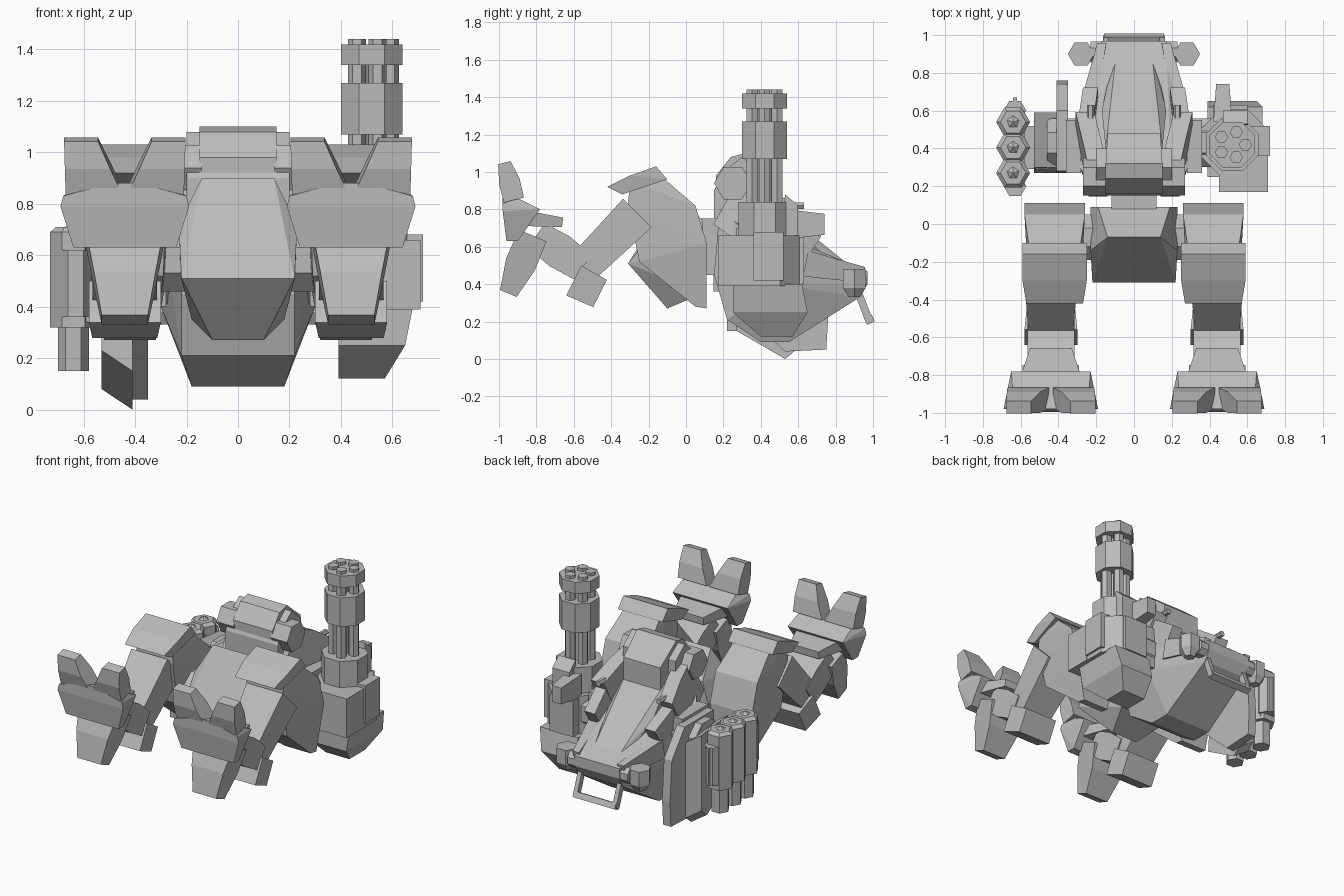
import bpy
import bmesh
import math
from mathutils import Matrix, Vector

default_cube = bpy.data.objects.get("Cube")
if default_cube:
    bpy.data.objects.remove(default_cube, do_unlink=True)

GREY = (.5, .5, .5, 1)
grey = bpy.data.materials.new("plain grey")
grey.use_nodes = True
grey.diffuse_color = GREY
grey.node_tree.nodes["Principled BSDF"].inputs["Base Color"].default_value = GREY

OUT = Vector((1, 0, 0))
BACK = Vector((0, 1, 0))
UP = Vector((0, 0, 1))
SIDES = {"left": 1, "right": -1}


def finish(name, bm):
    """Turn a bmesh into a flat shaded grey object."""
    bmesh.ops.recalc_face_normals(bm, faces=bm.faces)
    mesh = bpy.data.meshes.new(name)
    bm.to_mesh(mesh)
    bm.free()
    mesh.materials.append(grey)
    part = bpy.data.objects.new(name, mesh)
    bpy.context.collection.objects.link(part)


def hull(name, points):
    """Faceted solid wrapped around points."""
    bm = bmesh.new()
    for point in points:
        bm.verts.new(point)
    wrapped = bmesh.ops.convex_hull(bm, input=bm.verts)
    inner = set(wrapped["geom_interior"] + wrapped["geom_unused"])
    loose = [item for item in inner if isinstance(item, bmesh.types.BMVert)]
    bmesh.ops.delete(bm, geom=loose, context='VERTS')
    bmesh.ops.dissolve_limit(bm, angle_limit=.03, verts=bm.verts, edges=bm.edges)
    finish(name, bm)


def shell(name, rows, centre=0):
    """Symmetric solid around rows of y, z and half width."""
    hull(name, [(centre + sign * half, y, z) for y, z, half in rows for sign in SIDES.values()])


def slab(name, x_range, outline):
    """Side outline of y and z carried straight across x."""
    hull(name, [(x, y, z) for x in x_range for y, z in outline])


def box(name, x_range, y_range, z_range):
    slab(name, x_range, [(y, z) for y in y_range for z in z_range])


def limb(name, x, start, end, width, depth, taper=1, bulge=1, lean=0):
    """Tapered beam between two points in the side plane, swollen midway."""
    start, end = Vector(start), Vector(end)
    across = (end - start).orthogonal().normalized()
    points = []
    for along, thick, scale in ((0, 1, 1), (.5, bulge, (1 + taper) / 2), (1, 1, taper)):
        for sign in SIDES.values():
            spot = start.lerp(end, along) + across * sign * thick * scale * depth / 2
            for edge in SIDES.values():
                points.append((x + lean * along + edge * scale * width / 2, spot.x, spot.y))
    hull(name, points)


def rod(name, start, reach, radius, sides=8, tip=1):
    """Straight prism or cone from a start point along a reach vector."""
    turn = reach.to_track_quat('Z', 'Y').to_matrix().to_4x4()
    place = Matrix.Translation(Vector(start) + reach / 2) @ turn @ Matrix.Rotation(math.pi / sides, 4, 'Z')
    bm = bmesh.new()
    bmesh.ops.create_cone(bm, cap_ends=True, segments=sides, radius1=radius,
                          radius2=radius * tip, depth=reach.length, matrix=place)
    finish(name, bm)


# Legs and feet
for tag, side in SIDES.items():
    leg = side * .44
    thigh = side * .42
    ankle, knee = (-.8, .66), (-.55, .49)
    shell(tag + "_foot_plate", [(-.98, .88, .05), (-.98, .83, .24), (-.98, .79, .25), (-.96, .63, .2),
                                (-.9, .63, .2), (-.78, .8, .21), (-.9, .86, .2)], leg)
    for flip in SIDES.values():
        limb(tag + "_toe", leg + flip * .12, (-.92, .85), (-.97, 1.05), width=.22, depth=.11,
             taper=.6, bulge=1.3, lean=flip * .05)
    limb(tag + "_heel", leg, (-.82, .66), (-.95, .35), width=.3, depth=.16, taper=.6, bulge=1.3)
    limb(tag + "_ankle_flare", leg, (-.84, .75), (-.66, .73), width=.34, depth=.08, taper=.65)
    limb(tag + "_shin", leg, ankle, knee, width=.25, depth=.16, bulge=1.2)
    limb(tag + "_knee_guard", leg, (-.6, .42), (-.46, .35), width=.28, depth=.18, taper=.9)
    limb(tag + "_upper_limb", leg, knee, (-.26, .78), width=.23, depth=.18, taper=1.2)
    shell(tag + "_thigh", [(-.3, .95, .14), (-.16, 1, .13), (.05, .82, .16), (.11, .62, .16), (.11, .27, .1),
                           (.05, .28, .1), (-.25, .52, .13), (-.31, .82, .14)], thigh)
    shell(tag + "_thigh_cap", [(-.42, .92, .15), (-.3, .98, .17), (-.16, 1.03, .17), (-.1, .96, .17),
                               (-.34, .88, .15)], thigh)
    rod(tag + "_hip_joint", (side * .15, -.07, .58), OUT * side * .2, radius=.13)

# Pelvis and waist
shell("pelvis", [(.09, .74, .19), (-.07, .9, .14), (-.14, .72, .23), (.09, .6, .23), (-.31, .51, .22),
                 (-.1, .27, .1), (.09, .35, .18)])
box("waist", (-.12, .12), (0, .25), (.45, .75))

# Torso
shell("torso_hull", [(.18, .8, .2), (.15, .45, .22), (.22, .21, .22), (.4, .09, .18), (.55, .09, .18),
                     (.93, .33, .17), (.97, .4, .17), (.97, .47, .17), (.7, .54, .25),
                     (.5, .6, .3), (.5, .4, .3), (.3, .7, .29)])
shell("torso_collar", [(.15, .75, .2), (.15, .9, .2), (.2, 1, .2), (.3, 1.08, .2), (.4, 1, .2), (.4, .7, .2)])
shell("hood", [(.16, .9, .15), (.16, .98, .15), (.24, 1.08, .15), (.32, 1.1, .15), (.48, .97, .14),
               (.48, .8, .14)])
shell("canopy_panel", [(.4, .88, .15), (.6, .67, .17), (.75, .55, .14), (.85, .52, .1), (.4, .5, .15)])
rod("nose_crossbar", (-.23, .91, .42), OUT * .46, radius=.06)
limb("handle_grip", 0, (.96, .2), (1, .22), width=.32, depth=.04)
for tag, side in SIDES.items():
    limb(tag + "_chest_shell", side * .19, (.22, .85), (.52, .68), width=.1, depth=.3, bulge=1.1, lean=side * .07)
    limb(tag + "_upper_rail", side * .26, (.48, .72), (.68, .59), width=.08, depth=.16, lean=-side * .03)
    limb(tag + "_lower_rail", side * .24, (.64, .51), (.95, .45), width=.08, depth=.14, taper=.6,
         lean=-side * .07)
    limb(tag + "_handle_strut", side * .15, (.92, .36), (.98, .2), width=.03, depth=.04)
    rod(tag + "_collar_bolt", (side * .14, .25, .94), OUT * side * .13, radius=.1, sides=6)
    rod(tag + "_side_barrel", (side * .23, .5, .82), BACK * .13, radius=.02, sides=6)
    lamp = Vector((side * .28, .9, .38))
    rod(tag + "_lamp", lamp, UP * .1, radius=.07, sides=6)
    rod(tag + "_lamp_tip", lamp, UP * -.05, radius=.07, sides=6, tip=.5)
    rod(tag + "_shoulder_joint", (side * .26, .43, .54), OUT * side * .2, radius=.14)
    box(tag + "_shoulder_block", (side * .28, side * .36), (.27, .55), (.4, .7))

# Left arm
rod("gun_drum", (.53, .43, .39), UP * .27, radius=.19)
box("gun_arm_block", (.45, .71), (.17, .36), (.39, .66))
box("gun_side_panel", (.6, .72), (.36, .52), (.42, .68))
box("gun_rear_box", (.42, .6), (.5, .63), (.4, .65))
elbow = []
for z, reach, front, rear in ((.4, .68, .25, .62), (.25, .65, .25, .65), (.12, .57, .4, .57)):
    elbow += [(x, y, z) for x in (.39, reach) for y in (front, rear)]
hull("gun_elbow", elbow)
slab("gun_feed", (.47, .6), [(.5, .64), (.6, .66), (.6, .82), (.53, .88)])
limb("gun_spike", .47, (.54, .72), (.74, .72), width=.1, depth=.16, taper=.7)

# Rotary gun, stacked upward around its axis
gun = Vector((.52, .42, 0))
for part, low, high, radius in (("collar", .64, .84, .15), ("core", .8, 1.4, .04),
                                ("sleeve", 1.07, 1.27, .13), ("muzzle", 1.34, 1.42, .13)):
    rod("gun_" + part, gun + UP * low, UP * (high - low), radius)
barrels = 5
for index in range(barrels):
    angle = math.tau * index / barrels
    offset = (OUT * math.cos(angle) + BACK * math.sin(angle)) * .07
    rod("gun_barrel", gun + offset + UP * .8, UP * .64, radius=.035, sides=6)

# Right arm shield
slab("shield_fin", (-.41, -.35), [(.27, .28), (.53, .04), (.75, .05), (.76, .22), (.74, .5), (.6, .68), (.28, .68)])
outer = []
for x, rise in ((-.53, .08), (-.41, 0)):
    outer += [(x, y, z + rise) for y, z in ((.27, .15), (.53, 0), (.59, .05), (.59, .57), (.3, .6))]
hull("shield_outer", outer)

# Right arm launch tubes
box("tube_mount", (-.62, -.45), (.29, .52), (.36, .6))
box("tube_spine", (-.68, -.58), (.2, .6), (.34, .64))
box("tube_bracket", (-.64, -.62), (.15, .67), (.36, .62))
for row in SIDES.values():
    rod("tube_cap", (-.63, .4 + row * .2, .36), UP * .26, radius=.06, sides=6)
for row in range(3):
    base = Vector((-.64, .27 + row * .135, 0))
    rod("launch_tube", base + UP * .32, UP * .37, radius=.09, sides=6)
    rod("tube_rim", base + UP * .69, UP * .02, radius=.09, sides=6, tip=.75)
    rod("tube_warhead", base + UP * .7, UP * .03, radius=.05, sides=5, tip=0)
    rod("tube_tail", base + UP * .15, UP * .18, radius=.06, sides=6)
